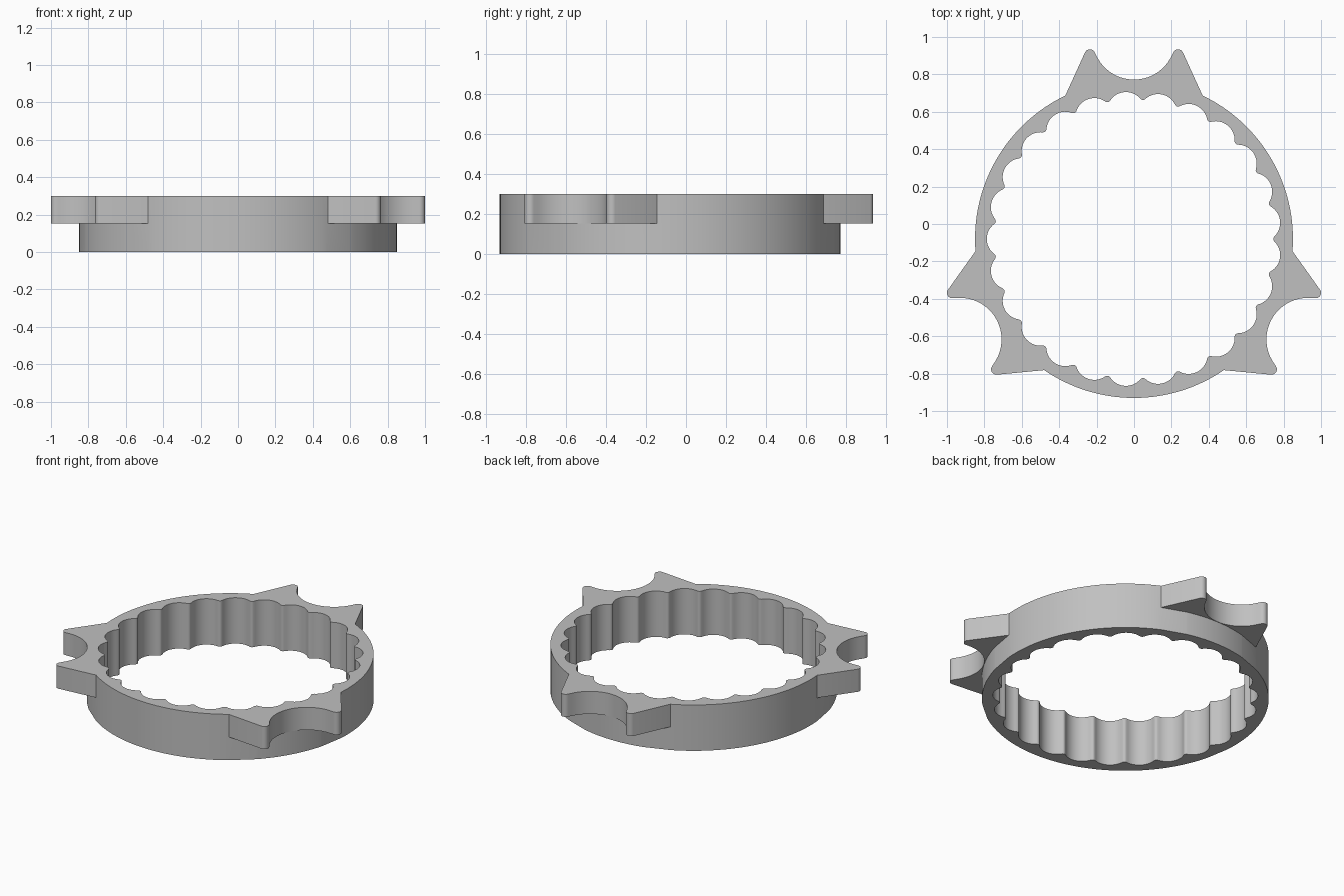
import bpy, bmesh
from math import atan2, cos, sin, radians, degrees, hypot, pi

cube = bpy.data.objects.get("Cube")
if cube:
    bpy.data.objects.remove(cube, do_unlink=True)

CENTRE_Y = -0.08      # ring axis
RING_R = 0.85         # outer ring radius
TOP, LUG_Z = 0.30, 0.152
TEETH = 25


def arc(cx, cy, r, start, end, steps):
    """Points along a circular arc, angles in degrees."""
    angles = [radians(start + (end - start) * i / steps) for i in range(steps + 1)]
    return [(cx + r * cos(a), cy + r * sin(a)) for a in angles]


def rotate(points, degs):
    c, s = cos(radians(degs)), sin(radians(degs))
    return [(x * c - y * s, x * s + y * c) for x, y in points]


# Horned lug outline: straight flank, rounded tip, round notch, mirrored
def lug_outline():
    tip_x, tip_y, tip_r = 0.236, 0.985, 0.029
    notch_y, notch_r = 1.074, 0.222
    base = arc(0, 0, RING_R, 64.4, 64.4, 1)[0]
    flank = degrees(atan2(base[0] - tip_x, tip_y - base[1]))
    contact = degrees(atan2(notch_y - tip_y, tip_x))
    horn = arc(tip_x, tip_y, tip_r, flank, 180 - contact, 8)
    notch = arc(0, notch_y, notch_r, -contact, contact - 180, 28)
    right = [base] + horn
    return right + notch[1:-1] + [(-x, y) for x, y in reversed(right)]


# Outer contour: three lugs joined by plain ring arcs
def outer_contour():
    points = []
    for turn in (0, 120, 240):
        points += rotate(lug_outline(), turn)
        points += arc(0, 0, RING_R, turn + 115.6, turn + 184.4, 32)[1:-1]
    return points


# Inner contour: round scoops separated by small rounded cusps
def inner_contour():
    step = 360 / TEETH
    scoop_d, scoop_r, cusp_d, cusp_r = 0.686, 0.101, 0.761, 0.016
    cx, cy = cusp_d * cos(radians(step / 2)), cusp_d * sin(radians(step / 2))
    reach = degrees(atan2(cy, cx - scoop_d))
    scoop = arc(scoop_d, 0, scoop_r, -reach, reach, 14)
    half = reach - step / 2
    cusp = rotate(arc(cusp_d, 0, cusp_r, 180 + half, 180 - half, 6)[1:-1], step / 2)
    points = []
    for k in range(TEETH):
        points += rotate(scoop + cusp, (k + 0.5) * step)
    return points


bm = bmesh.new()


def add_loop(points, z):
    return [bm.verts.new((x, y + CENTRE_Y, z)) for x, y in points]


def bridge(a, b):
    """Wall between two loops, skipping vertices the loops share."""
    for i in range(len(a)):
        j = (i + 1) % len(a)
        corners = list(dict.fromkeys((a[i], a[j], b[j], b[i])))
        if len(corners) > 2:
            bm.faces.new(corners)


def cap(*loops):
    """Flat annular face between an outer and an inner loop."""
    edges = [bm.edges.get((l[i - 1], l[i])) for l in loops for i in range(len(l))]
    bmesh.ops.triangle_fill(bm, edges=edges, use_beauty=True, use_dissolve=False)


outer = outer_contour()
ring = [(x * RING_R / hypot(x, y), y * RING_R / hypot(x, y)) for x, y in outer]
inner = inner_contour()

outer_top = add_loop(outer, TOP)
outer_low = add_loop(outer, LUG_Z)
# The ring wall shares the contour's vertices wherever there is no lug
ring_mid = []
for low, o, p in zip(outer_low, outer, ring):
    on_ring = hypot(*o) - RING_R < 0.0005
    ring_mid.append(low if on_ring else add_loop([p], LUG_Z)[0])
ring_bottom = add_loop(ring, 0)
inner_top = add_loop(inner, TOP)
inner_bottom = add_loop(inner, 0)

bridge(outer_top, outer_low)       # upper outside wall
bridge(outer_low, ring_mid)        # undersides of the lugs
bridge(ring_mid, ring_bottom)      # lower outside wall
bridge(inner_top, inner_bottom)    # scalloped bore
cap(outer_top, inner_top)
cap(ring_bottom, inner_bottom)
bmesh.ops.recalc_face_normals(bm, faces=bm.faces)

mesh = bpy.data.meshes.new("scalloped_ring")
bm.to_mesh(mesh)
bm.free()
body = bpy.data.objects.new("scalloped_ring", mesh)
bpy.context.collection.objects.link(body)

# Plain grey material
grey = bpy.data.materials.new("plain_grey")
grey.use_nodes = True
colour = (0.53, 0.53, 0.53, 1)
grey.diffuse_color = colour
grey.node_tree.nodes["Principled BSDF"].inputs["Base Color"].default_value = colour
mesh.materials.append(grey)

bpy.ops.object.select_all(action="DESELECT")
body.select_set(True)
bpy.context.view_layer.objects.active = body
bpy.ops.object.shade_smooth_by_angle(angle=pi / 6)
